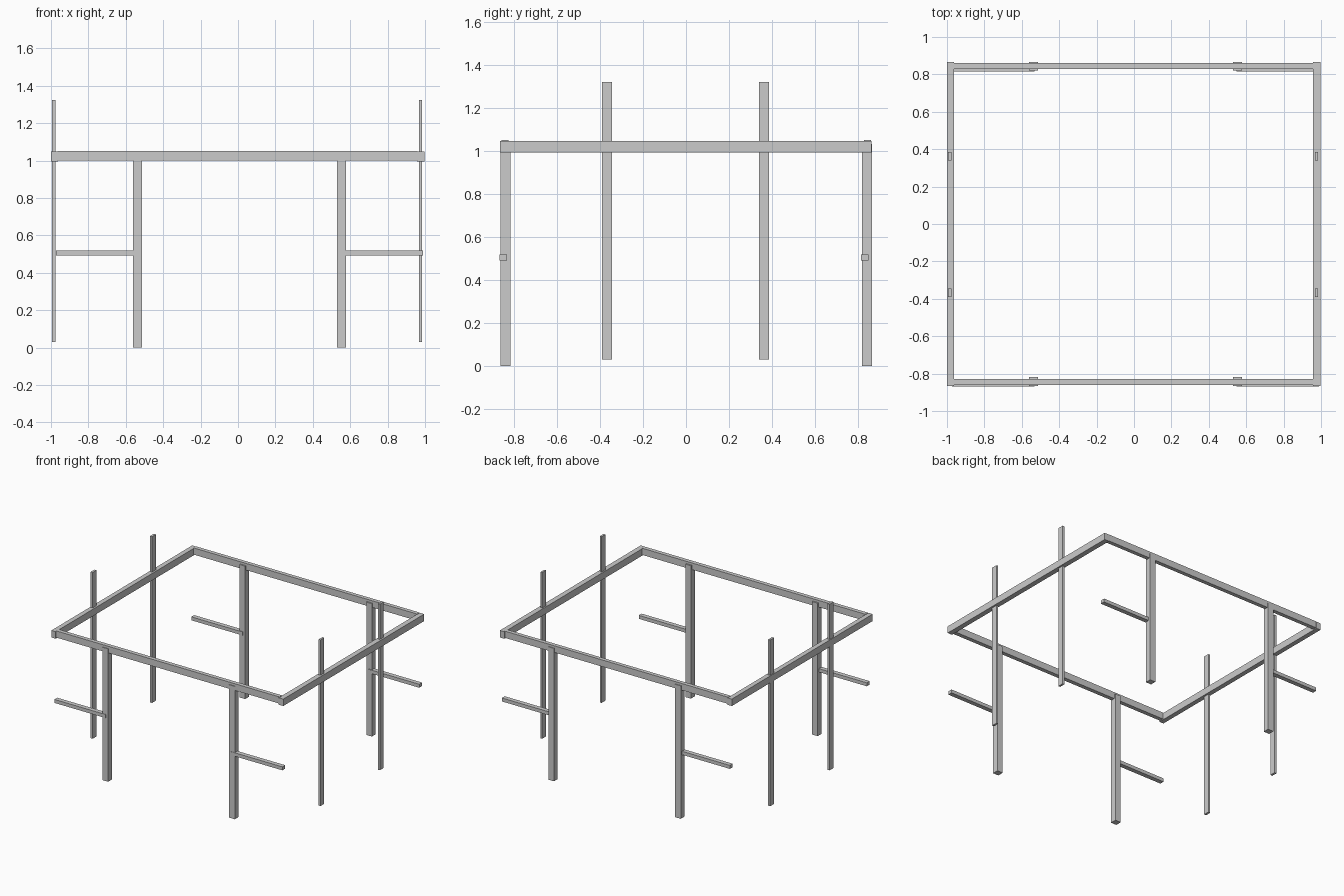
import bpy

if "Cube" in bpy.data.objects:
    bpy.data.objects.remove(bpy.data.objects["Cube"])


def box(name, x, y, z):
    """Axis-aligned box from (min, max) ranges."""
    bpy.ops.mesh.primitive_cube_add(size=1)
    ob = bpy.context.object
    ob.name = name
    ob.location = [(a + b) / 2 for a, b in (x, y, z)]
    ob.scale = [b - a for a, b in (x, y, z)]
    return ob


# Top frame: two side rails with the long rails between them
for side, x in (("left", (-1.0, -0.963)), ("right", (0.957, 0.997))):
    box(side + "_rail", x, (-0.867, 0.865), (0.994, 1.048))
for end, y in (("front", (-0.860, -0.828)), ("back", (0.830, 0.861))):
    box(end + "_rail", (-0.965, 0.96), y, (1.0, 1.052))

# Square legs, each with a horizontal bar reaching outwards
for end, leg_y, bar_y in (("front", (-0.865, -0.817), (-0.868, -0.833)),
                          ("back", (0.820, 0.867), (0.815, 0.850))):
    for side, leg_x, bar_x in (("left", (-0.562, -0.513), (-0.973, -0.532)),
                               ("right", (0.530, 0.578), (0.548, 0.990))):
        box(f"{end}_{side}_leg", leg_x, leg_y, (0.0, 1.034))
        box(f"{end}_{side}_bar", bar_x, bar_y, (0.492, 0.519))

# Tall thin slats passing through the side rails
for side, x in (("left", (-0.995, -0.977)), ("right", (0.968, 0.984))):
    for end, y in (("front", (-0.391, -0.345)), ("back", (0.339, 0.386))):
        box(f"{end}_{side}_slat", x, y, (0.03, 1.323))
